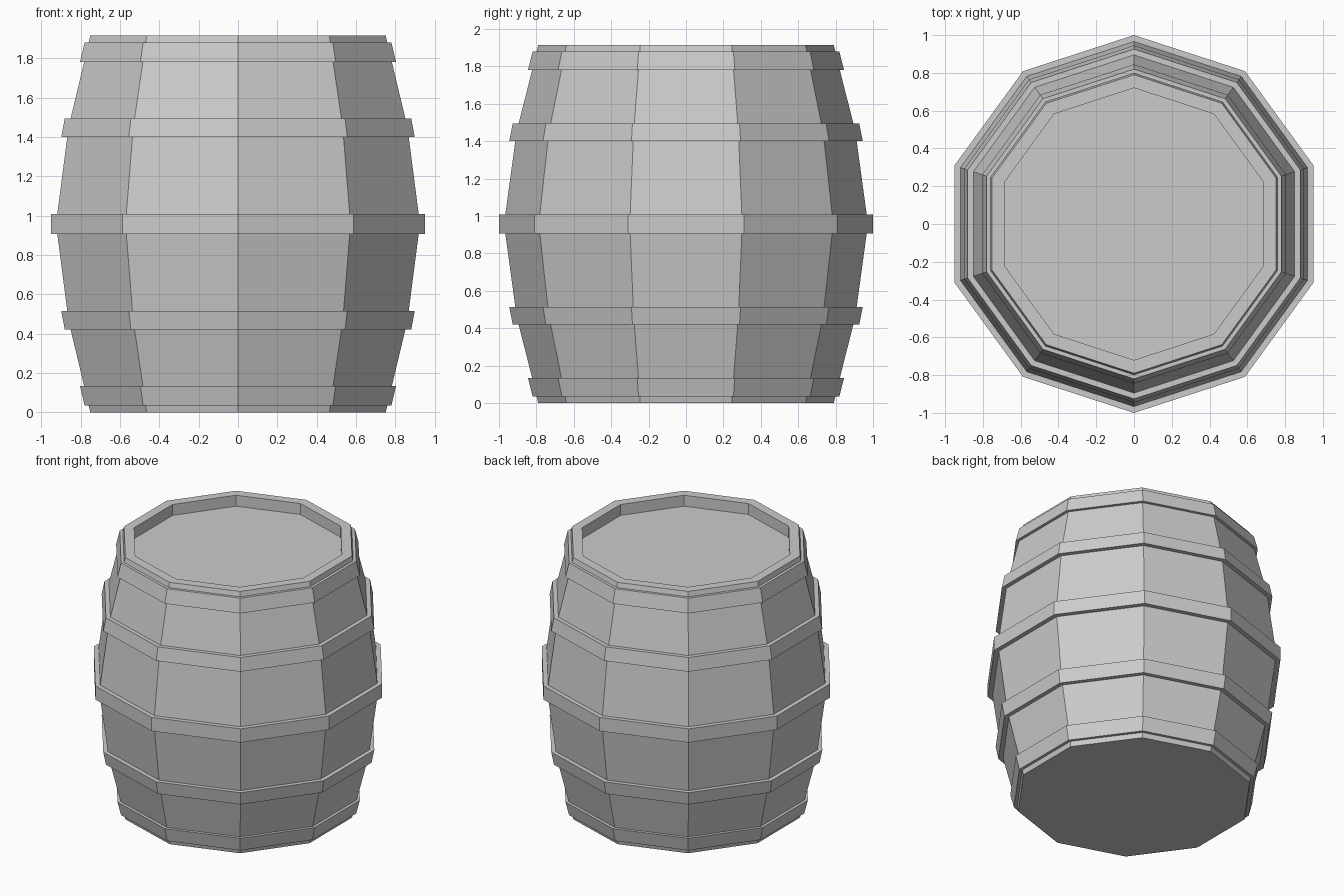
import bpy, bmesh, math

if "Cube" in bpy.data.objects:
    bpy.data.objects.remove(bpy.data.objects["Cube"])

SIDES = 10
H = 1.915          # barrel height
MID = H / 2


def lathe(name, profile, closed=False):
    """Spin (radius, z) points into a flat-faced ten-sided solid with a corner on the y axis."""
    bm = bmesh.new()
    rings = []
    for r, z in profile:
        rings.append([bm.verts.new((r * math.cos(a), r * math.sin(a), z))
                      for a in (math.pi / 2 + math.tau * k / SIDES for k in range(SIDES))])
    pairs = list(zip(rings, rings[1:]))
    if closed:
        pairs.append((rings[-1], rings[0]))
    for lo, hi in pairs:
        for k in range(SIDES):
            n = (k + 1) % SIDES
            bm.faces.new((lo[k], lo[n], hi[n], hi[k]))
    if not closed:
        bm.faces.new(rings[0])
        bm.faces.new(rings[-1])
    bmesh.ops.recalc_face_normals(bm, faces=bm.faces)
    mesh = bpy.data.meshes.new(name)
    bm.to_mesh(mesh)
    bm.free()
    obj = bpy.data.objects.new(name, mesh)
    bpy.context.collection.objects.link(obj)
    return obj


# Staved body: bulging wall, flat bottom, lid sunk below the top rim
half = [(0.79, 0), (0.823, 0.135), (0.906, 0.465)]
wall = half + [(0.973, MID)] + [(r, H - z) for r, z in reversed(half)]
lathe("barrel_body", wall + [(0.72, H), (0.72, H - 0.08)])


def body_radius(z):
    for (r0, z0), (r1, z1) in zip(wall, wall[1:]):
        if z0 <= z <= z1:
            return r0 + (r1 - r0) * (z - z0) / (z1 - z0)


def hoop(name, z0, r0, z1, r1):
    inset = 0.003
    lathe(name, [(body_radius(z0) - inset, z0), (r0, z0), (r1, z1),
                 (body_radius(z1) - inset, z1)], closed=True)


# Hoops: end and quarter pairs mirrored about the middle, plus one centre hoop
for part, z0, r0, z1, r1 in [("end_hoop", 0.035, 0.82, 0.135, 0.845),
                             ("quarter_hoop", 0.42, 0.926, 0.515, 0.945)]:
    hoop("lower_" + part, z0, r0, z1, r1)
    hoop("upper_" + part, H - z1, r1, H - z0, r0)
hoop("middle_hoop", MID - 0.05, 1.0, MID + 0.05, 1.0)
